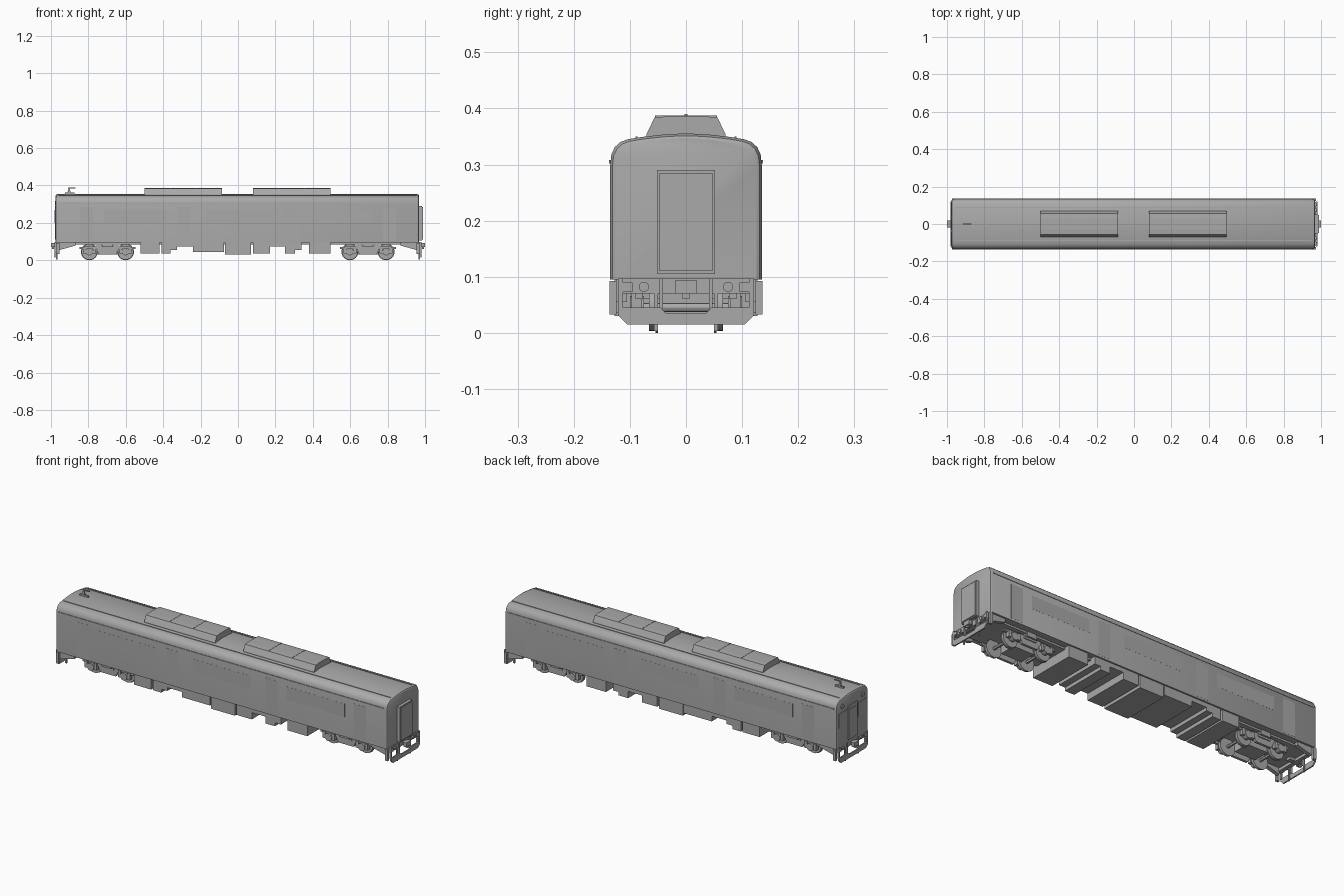
import bpy
import math

cube = bpy.data.objects.get("Cube")
if cube:
    bpy.data.objects.remove(cube, do_unlink=True)

grey = bpy.data.materials.new("plain grey")
grey.use_nodes = True
colour = (0.4, 0.4, 0.4, 1)
grey.diffuse_color = colour
grey.node_tree.nodes["Principled BSDF"].inputs["Base Color"].default_value = colour


def loft(name, rings, smooth=False):
    """Skin closed rings of equal length and cap both ends."""
    n = len(rings[0])
    verts = [p for ring in rings for p in ring]
    faces = [tuple(range(n))[::-1], tuple(range(len(verts) - n, len(verts)))]
    for r in range(len(rings) - 1):
        for i in range(n):
            j = (i + 1) % n
            faces.append((r * n + i, r * n + j, r * n + n + j, r * n + n + i))
    mesh = bpy.data.meshes.new(name)
    mesh.from_pydata(verts, [], faces)
    mesh.materials.append(grey)
    obj = bpy.data.objects.new(name, mesh)
    bpy.context.collection.objects.link(obj)
    # Make every shell face outward
    import bmesh
    bm = bmesh.new()
    bm.from_mesh(mesh)
    bmesh.ops.recalc_face_normals(bm, faces=bm.faces)
    bm.to_mesh(mesh)
    bm.free()
    if smooth:
        bpy.ops.object.select_all(action='DESELECT')
        obj.select_set(True)
        bpy.context.view_layer.objects.active = obj
        bpy.ops.object.shade_smooth_by_angle(angle=math.radians(30))
    return obj


def along_x(name, yz, x0, x1, smooth=False):
    return loft(name, [[(x, y, z) for y, z in yz] for x in (x0, x1)], smooth)


def along_y(name, xz, y0, y1, smooth=False):
    return loft(name, [[(x, y, z) for x, z in xz] for y in (y0, y1)], smooth)


def box(name, x0, x1, y0, y1, z0, z1):
    return along_x(name, [(y0, z0), (y1, z0), (y1, z1), (y0, z1)], x0, x1)


def circle(cx, cz, r, n=24):
    return [(cx + r * math.cos(math.tau * i / n), cz + r * math.sin(math.tau * i / n))
            for i in range(n)]


def mirrored(half):
    """Close a half outline by mirroring it across the middle."""
    return half + [(-y, z) for y, z in reversed(half)]


# Body shell with eased ends and a domed roof
half = [(0.135, 0.095), (0.135, 0.3), (0.133, 0.318), (0.127, 0.331),
        (0.117, 0.34), (0.104, 0.345), (0.08, 0.349), (0.045, 0.353), (0.012, 0.355)]
section = mirrored(half)


def body_ring(x, inset):
    k = 1 - inset / 0.135
    return [(x, y * k, 0.22 + (z - 0.22) * k if z > 0.2 else z) for y, z in section]


loft("body_shell", [body_ring(-0.975, 0.009), body_ring(-0.972, 0.004), body_ring(-0.962, 0),
                    body_ring(0.956, 0), body_ring(0.965, 0.004), body_ring(0.968, 0.009)], True)

# Rain gutters, side doors and window bands
for s, side in ((1, "back"), (-1, "front")):
    box(f"gutter_{side}", -0.96, 0.95, s * 0.134, s * 0.137, 0.302, 0.308)
    box(f"roof_rail_{side}", -0.96, 0.955, s * 0.086, s * 0.09, 0.345, 0.35)
    for i, x in enumerate((-0.81, -0.29, 0.29, 0.81)):
        box(f"side_door_{side}_{i}", x - 0.035, x + 0.035, s * 0.134, s * 0.1356, 0.105, 0.285)
    for i, x in enumerate((-0.55, 0, 0.55)):
        box(f"window_band_{side}_{i}", x - 0.17, x + 0.17, s * 0.134, s * 0.1354, 0.2, 0.27)

# Roof air conditioning units
unit = mirrored([(0.07, 0.345), (0.07, 0.355), (0.056, 0.384), (0.03, 0.386)])
for i, x in enumerate((-0.5, 0.08)):
    along_x(f"roof_unit_{i}", unit, x, x + 0.415)
    for j in (1, 2):
        box(f"roof_unit_seam_{i}_{j}", x + 0.138 * j - 0.001, x + 0.138 * j + 0.001,
            -0.055, 0.055, 0.38, 0.387)

# Roof aerial
box("aerial_base", -0.925, -0.875, -0.005, 0.005, 0.353, 0.363)
along_y("aerial_mast", [(-0.912, 0.36), (-0.895, 0.36), (-0.9, 0.388), (-0.905, 0.388)], -0.003, 0.003)
box("aerial_arm", -0.91, -0.87, -0.003, 0.003, 0.385, 0.39)

# Gangway door on the left end
box("gangway_frame", 0.96, 0.984, -0.052, 0.052, 0.105, 0.29)
box("gangway_door", 0.98, 0.988, -0.047, 0.047, 0.11, 0.285)

# Cab door, windows and frame on the right end
box("cab_door", -0.979, -0.97, -0.036, 0.036, 0.11, 0.29)
box("cab_door_window", -0.981, -0.975, -0.024, 0.024, 0.2, 0.27)
for s, side in ((1, "left"), (-1, "right")):
    box(f"cab_window_{side}", -0.978, -0.97, s * 0.048, s * 0.115, 0.2, 0.275)
    along_x(f"cab_headlamp_{side}", circle(s * 0.085, 0.305, 0.012, 16), -0.979, -0.97)

# Underfloor equipment: start, end, lowest height
box("underframe", -0.95, 0.95, -0.1, 0.1, 0.085, 0.1)
equipment = [(-0.52, -0.42, 0.037), (-0.41, -0.36, 0.037), (-0.36, -0.325, 0.055),
             (-0.325, -0.24, 0.073), (-0.24, -0.075, 0.045), (-0.07, 0.07, 0.03),
             (0.08, 0.17, 0.037), (0.17, 0.25, 0.073), (0.25, 0.305, 0.037),
             (0.305, 0.34, 0.055), (0.38, 0.495, 0.035)]
for i, (x0, x1, z) in enumerate(equipment):
    box(f"equipment_box_{i}", x0, x1, -0.127, 0.127, z, 0.098)

# Bogies
for b, cx in enumerate((-0.698, 0.695)):
    box(f"bogie_bolster_{b}", cx - 0.035, cx + 0.035, -0.095, 0.095, 0.06, 0.09)
    box(f"bogie_motor_{b}", cx - 0.06, cx + 0.06, -0.045, 0.045, 0.03, 0.075)
    for s, side in ((1, "back"), (-1, "front")):
        frame = [(-0.15, 0.06), (-0.06, 0.06), (-0.045, 0.03), (0.045, 0.03), (0.06, 0.06),
                 (0.15, 0.06), (0.15, 0.07), (0.06, 0.078), (-0.06, 0.078), (-0.15, 0.07)]
        along_y(f"bogie_frame_{b}_{side}", [(cx + x, z) for x, z in frame], s * 0.077, s * 0.09)
        along_y(f"air_spring_{b}_{side}", [(cx - 0.03, 0.07), (cx + 0.03, 0.07),
                (cx + 0.025, 0.097), (cx - 0.025, 0.097)], s * 0.055, s * 0.105)
    for w in (-1, 1):
        x = cx + w * 0.097
        along_y(f"axle_{b}_{w}", circle(x, 0.045, 0.008, 12), -0.09, 0.09, True)
        for s, side in ((1, "back"), (-1, "front")):
            along_y(f"wheel_{b}_{w}_{side}", circle(x, 0.045, 0.042), s * 0.053, s * 0.066, True)
            along_y(f"wheel_flange_{b}_{w}_{side}", circle(x, 0.045, 0.045), s * 0.05, s * 0.054, True)
            along_y(f"axle_box_{b}_{w}_{side}", circle(x, 0.046, 0.02, 12), s * 0.075, s * 0.1, True)
            for k in (-1, 1):
                box(f"axle_spring_{b}_{w}_{side}_{k}", x + k * 0.027 - 0.008, x + k * 0.027 + 0.008,
                    s * 0.078, s * 0.097, 0.035, 0.07)

# End gear on both ends: guard, steps, lamps and coupler
guard = [(0.105, 0.015), (0.121, 0.031), (0.121, 0.045), (0.045, 0.045), (0.036, 0.035)]
for e, end in ((1, "left"), (-1, "right")):
    along_x(f"guard_plate_{end}", mirrored(guard), e * 0.975, e * 0.982)
    box(f"buffer_beam_{end}", e * 0.95, e * 0.972, -0.118, 0.118, 0.07, 0.097)
    box(f"coupler_shank_{end}", e * 0.92, e * 0.985, -0.012, 0.012, 0.072, 0.09)
    box(f"coupler_head_{end}", e * 0.982, e * 1.0, -0.02, 0.02, 0.07, 0.093)
    box(f"coupler_pin_{end}", e * 0.985, e * 0.995, -0.006, 0.006, 0.06, 0.07)
    for s, side in ((1, "back"), (-1, "front")):
        box(f"guard_post_{end}_{side}", e * 0.972, e * 0.98, s * 0.112, s * 0.121, 0.04, 0.097)
        box(f"guard_strut_{end}_{side}", e * 0.968, e * 0.978, s * 0.041, s * 0.047, 0.04, 0.097)
        box(f"rail_guard_{end}_{side}", e * 0.965, e * 0.972, s * 0.05, s * 0.057, 0.003, 0.075)
        box(f"step_{end}_{side}", e * 0.955, e * 0.972, s * 0.124, s * 0.136, 0.033, 0.092)
        box(f"jumper_box_{end}_{side}", e * 0.97, e * 0.978, s * 0.095, s * 0.115, 0.073, 0.09)
        along_x(f"end_lamp_{end}_{side}", circle(s * 0.075, 0.082, 0.009, 16), e * 0.97, e * 0.978)
        skirt = [(e * 0.955, 0.055), (e * 0.87, 0.078), (e * 0.87, 0.097), (e * 0.955, 0.097)]
        along_y(f"end_skirt_{end}_{side}", skirt, s * 0.105, s * 0.125)
